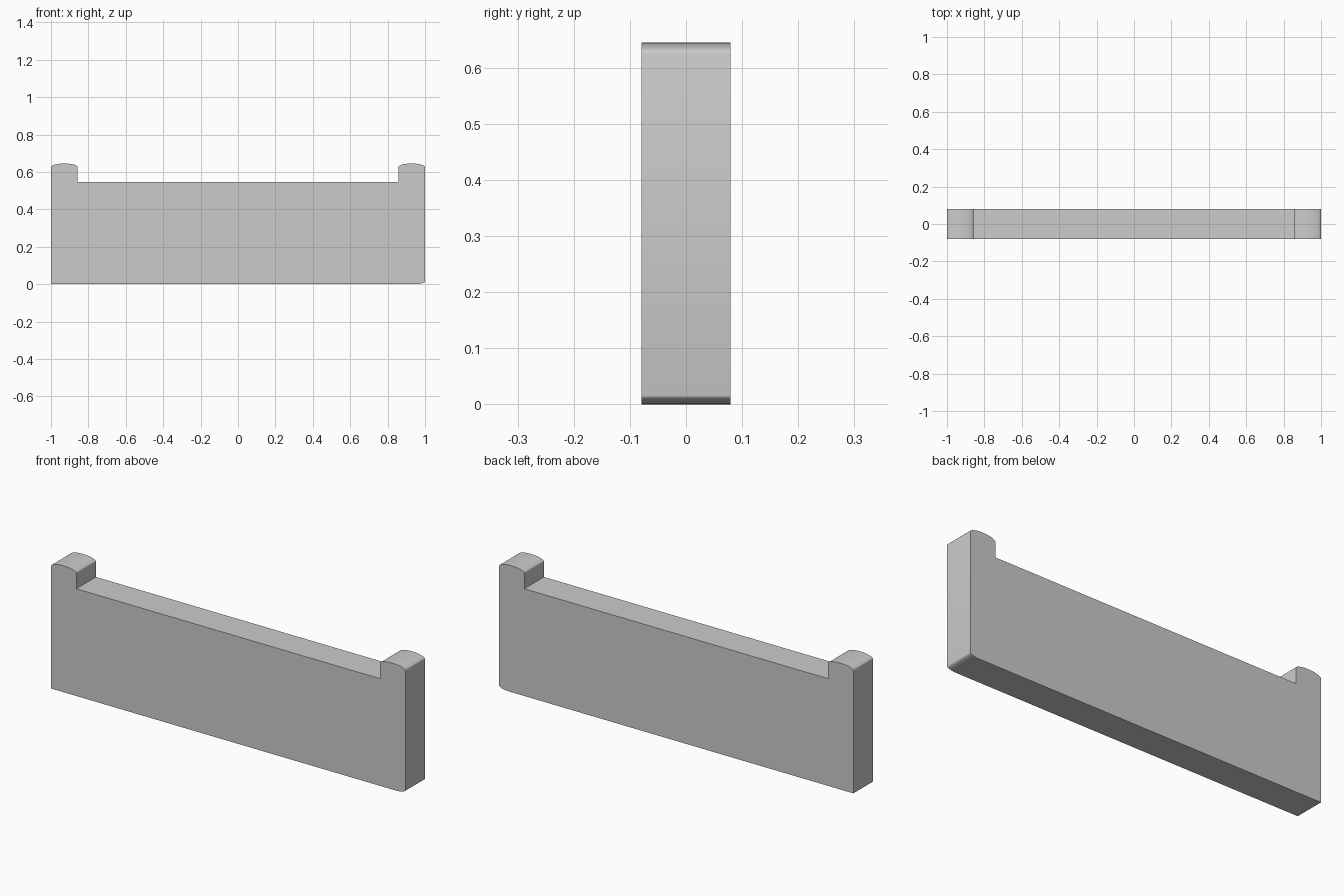
import bpy, bmesh
from math import sin, cos, pi

if "Cube" in bpy.data.objects:
    bpy.data.objects.remove(bpy.data.objects["Cube"])

HALF_Y = 0.079
POST_IN = 0.857      # inner face of the end posts
RAIL_Z = 0.547       # top of the panel between posts


def arc(cx, cz, rx, rz, a0, a1, n):
    """Points of an elliptical arc in the xz plane."""
    return [(cx + rx * cos(a0 + (a1 - a0) * i / n),
             cz + rz * sin(a0 + (a1 - a0) * i / n)) for i in range(n + 1)]


# Outline, counter-clockwise seen from the front
mid = (1 + POST_IN) / 2
rad = (1 - POST_IN) / 2
profile = [(-1, 0)]
profile += arc(0.945, 0.016, 0.055, 0.016, -pi / 2, 0, 10)   # eased lower corner
profile += arc(mid, 0.625, rad, 0.02, 0, pi, 20)             # domed right post
profile += [(POST_IN, RAIL_Z), (-POST_IN, RAIL_Z)]
profile += arc(-mid, 0.625, rad, 0.02, 0, pi, 20)            # domed left post

# Extrude the outline through the thickness
bm = bmesh.new()
face = bm.faces.new([bm.verts.new((x, -HALF_Y, z)) for x, z in profile])
ext = bmesh.ops.extrude_face_region(bm, geom=[face], use_keep_orig=True)
for v in ext["geom"]:
    if isinstance(v, bmesh.types.BMVert):
        v.co.y = HALF_Y
bmesh.ops.recalc_face_normals(bm, faces=bm.faces)
mesh = bpy.data.meshes.new("end_board")
bm.to_mesh(mesh)
bm.free()

board = bpy.data.objects.new("end_board", mesh)
bpy.context.collection.objects.link(board)
bpy.context.view_layer.objects.active = board
board.select_set(True)
bpy.ops.object.shade_smooth_by_angle(angle=0.6)
